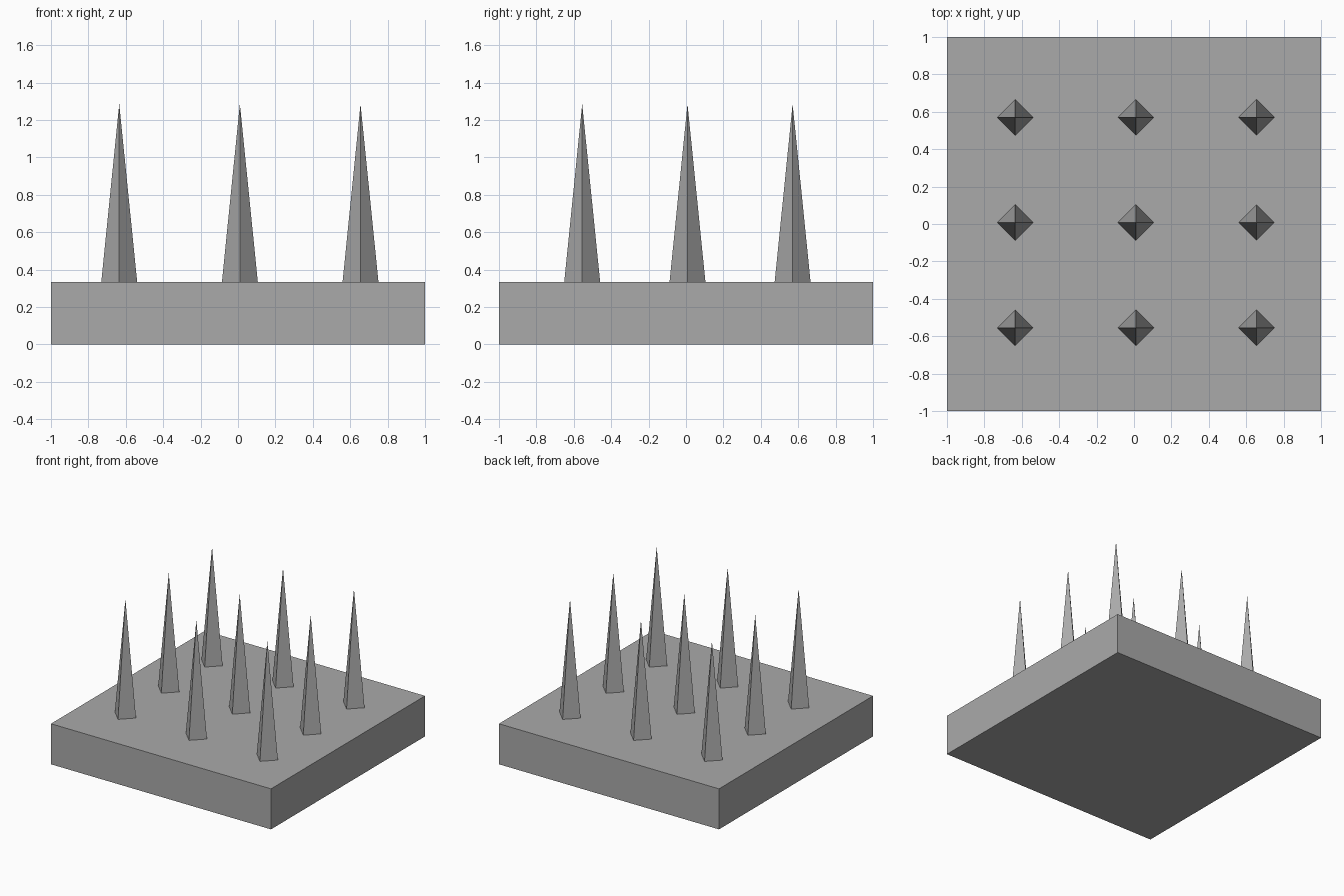
import bpy
from math import pi

cube = bpy.data.objects.get("Cube")
if cube:
    bpy.data.objects.remove(cube, do_unlink=True)

BASE_H = 0.333
TIP_Z = 1.285
SPIKE_R = 0.096

# One plain grey for everything
grey = bpy.data.materials.new("grey")
grey.use_nodes = True
colour = (0.4, 0.4, 0.4, 1)
grey.diffuse_color = colour
grey.node_tree.nodes["Principled BSDF"].inputs["Base Color"].default_value = colour


def finish(name):
    obj = bpy.context.object
    obj.name = name
    obj.data.name = name
    obj.data.materials.append(grey)
    return obj


# Square base slab
bpy.ops.mesh.primitive_cube_add(size=1, location=(0, 0, BASE_H / 2))
base = finish("base_slab")
base.scale = (2, 2, BASE_H)

# Three by three grid of four-sided spikes, corners along x and y
height = TIP_Z - BASE_H
for row, y in enumerate((-0.555, 0.008, 0.57)):
    for col, x in enumerate((-0.635, 0.01, 0.655)):
        bpy.ops.mesh.primitive_cone_add(
            vertices=4, radius1=SPIKE_R, radius2=0, depth=height,
            location=(x, y, BASE_H + height / 2))
        finish(f"spike_row{row + 1}_column{col + 1}")
